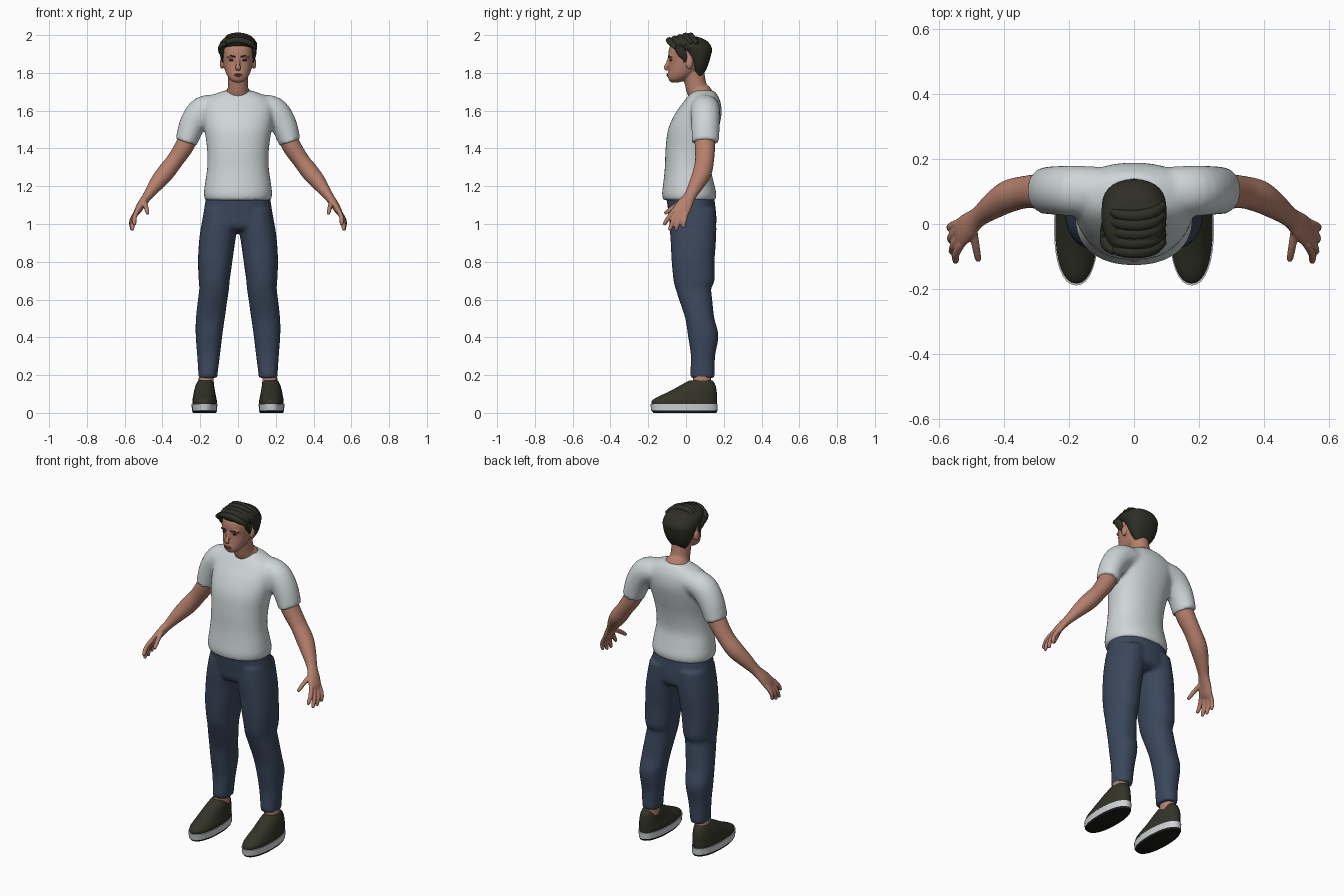
import bpy, bmesh, math
from mathutils import Vector


def material(name, rgb):
    m = bpy.data.materials.new(name)
    m.diffuse_color = (*rgb, 1)
    return m


SHIRT = material("pale grey cotton", (0.62, 0.67, 0.68))
SKIN = material("skin", (0.46, 0.215, 0.15))
LIPS = material("lips", (0.30, 0.105, 0.08))
DENIM = material("navy denim", (0.043, 0.064, 0.108))
HAIR = material("dark hair", (0.028, 0.028, 0.020))
SHOE = material("dark olive canvas", (0.033, 0.033, 0.022))
SOLE = material("pale rubber", (0.62, 0.65, 0.67))
TREAD = material("black rubber", (0.012, 0.012, 0.010))
EYE = material("dark eye", (0.02, 0.013, 0.010))


def spline(rows, k):
    """Smoothly resample rows of numbers (Catmull-Rom)."""
    rows = [Vector(r) for r in rows]
    out = []
    for i in range(len(rows) - 1):
        a, b, c, d = (rows[max(0, min(len(rows) - 1, i + j))] for j in (-1, 0, 1, 2))
        for s in range(k):
            t = s / k
            out.append(0.5 * (2 * b + (c - a) * t + (2 * a - 5 * b + 4 * c - d) * t * t
                              + (3 * b - a - 3 * c + d) * t ** 3))
    return out + [rows[-1]]


def skin_rings(name, rings, mat):
    bm = bmesh.new()
    vs = [[bm.verts.new(p) for p in r] for r in rings]
    n = len(rings[0])
    for r0, r1 in zip(vs, vs[1:]):
        for i in range(n):
            bm.faces.new((r0[i], r0[(i + 1) % n], r1[(i + 1) % n], r1[i]))
    bm.faces.new(vs[0][::-1])
    bm.faces.new(vs[-1])
    bmesh.ops.recalc_face_normals(bm, faces=bm.faces)
    me = bpy.data.meshes.new(name)
    bm.to_mesh(me)
    bm.free()
    ob = bpy.data.objects.new(name, me)
    bpy.context.collection.objects.link(ob)
    me.materials.append(mat)
    return smooth(ob)


def activate(ob):
    bpy.ops.object.select_all(action='DESELECT')
    ob.select_set(True)
    bpy.context.view_layer.objects.active = ob


def smooth(ob, angle=50):
    activate(ob)
    bpy.ops.object.shade_smooth_by_angle(angle=math.radians(angle))
    return ob


def power(v, p):
    return math.copysign(abs(v) ** p, v)


def loft(name, rows, mat, n=32, k=4, e=0.9):
    """Stack of level rounded rings: z, x0, x1, y0, y1."""
    rings = []
    for z, x0, x1, y0, y1 in spline(rows, k):
        rings.append([((x0 + x1) / 2 + (x1 - x0) / 2 * power(math.cos(a), e),
                       (y0 + y1) / 2 + (y1 - y0) / 2 * power(math.sin(a), e), z)
                      for a in (2 * math.pi * i / n for i in range(n))])
    return skin_rings(name, rings, mat)


def loft_mid(name, rows, mat, **kw):
    """Level rings centred on x = 0: z, rx, y0, y1."""
    return loft(name, [(z, -r, r, a, b) for z, r, a, b in rows], mat, **kw)


def tube(name, rows, mat, n=20, k=4, side=(0, 1, 0)):
    """Tube along a path: x, y, z, radius across, radius along the side axis."""
    pts = spline(rows, k)
    rings = []
    for i, p in enumerate(pts):
        t = (pts[min(i + 1, len(pts) - 1)] - pts[max(i - 1, 0)])
        t = Vector(t[:3]).normalized()
        b = Vector(side)
        b = (b - t * b.dot(t)).normalized()
        a = t.cross(b)
        rings.append([Vector(p[:3]) + a * p[3] * math.cos(w) + b * p[4] * math.sin(w)
                      for w in (2 * math.pi * j / n for j in range(n))])
    return skin_rings(name, rings, mat)


def ball(name, c, r, mat):
    bpy.ops.mesh.primitive_uv_sphere_add(segments=20, ring_count=12, location=c)
    ob = bpy.context.object
    ob.name = name
    ob.scale = r
    bpy.ops.object.transform_apply(location=True, rotation=True, scale=True)
    ob.data.materials.append(mat)
    return smooth(ob)


def mirror(ob):
    activate(ob)
    m = ob.modifiers.new("mirror", 'MIRROR')
    m.use_mirror_merge = False
    bpy.ops.object.modifier_apply(modifier=m.name)
    return ob


def fuse(name, parts, voxel, mat, repeat=3):
    """Blend overlapping parts into one soft surface."""
    activate(parts[0])
    for p in parts:
        p.select_set(True)
    bpy.ops.object.join()
    ob = bpy.context.object
    ob.name = name
    ob.modifiers.clear()
    m = ob.modifiers.new("blend", 'REMESH')
    m.mode, m.voxel_size, m.use_smooth_shade = 'VOXEL', voxel, True
    s = ob.modifiers.new("soften", 'SMOOTH')
    s.factor, s.iterations = 0.5, repeat
    bpy.ops.object.modifier_apply(modifier=m.name)
    bpy.ops.object.modifier_apply(modifier=s.name)
    ob.data.materials.clear()
    ob.data.materials.append(mat)
    return smooth(ob, 60)


# Shirt: torso and short sleeves
torso = loft_mid("torso", [
    (1.125, .174, -.12, .155), (1.16, .181, -.127, .161), (1.22, .174, -.12, .147),
    (1.30, .163, -.112, .132), (1.40, .164, -.108, .146), (1.50, .178, -.095, .172),
    (1.58, .188, -.06, .188), (1.64, .185, -.018, .184), (1.68, .14, .012, .168),
    (1.706, .075, .04, .15)], SHIRT, n=40)
sleeve = mirror(tube("sleeve", [
    (.10, .10, 1.62, .066, .075), (.185, .102, 1.60, .076, .078), (.24, .103, 1.53, .07, .075),
    (.275, .103, 1.432, .058, .072)], SHIRT, n=28))
fuse("shirt", [torso, sleeve], .011, SHIRT, 4)

# Trousers: hips and two legs
hips = loft_mid("hips", [(1.15, .168, -.105, .148), (1.05, .184, -.092, .16),
                         (.99, .19, -.084, .158), (.965, .17, -.06, .13)], DENIM, n=40)
leg = mirror(loft("leg", [
    (1.08, .003, .178, -.085, .157), (.98, .004, .197, -.086, .161), (.90, .016, .207, -.081, .158),
    (.80, .03, .212, -.076, .151), (.70, .044, .208, -.066, .151), (.66, .047, .205, -.056, .134),
    (.60, .056, .212, -.037, .139), (.50, .07, .223, -.004, .15), (.41, .083, .224, .01, .172),
    (.30, .096, .216, .026, .154), (.21, .108, .21, .022, .153), (.185, .11, .209, .026, .15)],
    DENIM, n=32))
fuse("trousers", [hips, leg], .011, DENIM, 3)

# Arms with hands
arm = [tube("arm", [
    (.24, .10, 1.50, .05, .055), (.285, .10, 1.41, .05, .054), (.335, .098, 1.335, .045, .05),
    (.385, .085, 1.27, .047, .05), (.43, .058, 1.215, .04, .042), (.478, .022, 1.15, .026, .032),
    (.51, -.006, 1.105, .022, .042), (.532, -.027, 1.068, .018, .046),
    (.542, -.036, 1.048, .01, .038)], SKIN)]
fingers = [((.53, -.06, 1.075), (.548, -.092, 1.035), (.548, -.114, 1.0)),
           ((.538, -.042, 1.06), (.555, -.068, 1.015), (.56, -.086, .972)),
           ((.542, -.018, 1.055), (.562, -.04, 1.01), (.562, -.052, .972)),
           ((.54, .003, 1.06), (.563, -.008, 1.02), (.565, -.014, .985)),
           ((.496, -.005, 1.125), (.487, -.065, 1.09), (.479, -.108, 1.058))]
for a, b, c in fingers:
    tip = Vector(c) + (Vector(c) - Vector(b)).normalized() * .007
    arm.append(tube("finger", [(*a, .013, .013), (*b, .0125, .0125), (*c, .010, .010),
                               (*tip, .004, .004)], SKIN, n=12))
mirror(fuse("arms", arm, .005, SKIN, 2))

# Head: skull, neck, nose, brow, chin and ears
head = [loft_mid("skull", [
    (1.75, .02, -.08, -.035), (1.765, .043, -.092, .0), (1.79, .06, -.093, .04),
    (1.82, .071, -.091, .075), (1.86, .079, -.088, .10), (1.90, .082, -.094, .112),
    (1.94, .078, -.085, .108), (1.97, .06, -.06, .08), (1.985, .02, -.01, .04)], SKIN),
    tube("neck", [(0, .095, 1.63, .065, .075), (0, .08, 1.68, .075, .065),
                  (0, .056, 1.72, .054, .057), (0, .04, 1.80, .054, .057)], SKIN),
    tube("nose", [(0, -.09, 1.882, .006, .006), (0, -.1, 1.85, .009, .008),
                  (0, -.109, 1.828, .015, .009), (0, -.1, 1.815, .012, .006)], SKIN, n=12),
    ball("muzzle", (0, -.08, 1.79), (.03, .02, .022), SKIN)]
for s in (-1, 1):
    head.append(ball("ear", (s * .086, .018, 1.85), (.011, .019, .03), SKIN))
    head.append(ball("brow_ridge", (s * .034, -.082, 1.886), (.024, .01, .007), SKIN))
fuse("head", head, .006, SKIN, 2)

# Eyes, eyebrows and mouth
for s in (-1, 1):
    ball("eye", (s * .034, -.081, 1.867), (.013, .006, .0045), EYE)
    tube("eyebrow", [(s * .014, -.093, 1.884, .003, .003), (s * .036, -.091, 1.890, .004, .004),
                     (s * .058, -.075, 1.884, .002, .002)], HAIR, n=8)
for z, h in ((1.793, .0035), (1.786, .0045)):
    ball("lip", (0, -.098, z), (.022, .006, h), LIPS)

# Hair: cropped cap, sideburns and swept locks
loft_mid("hair_cap", [
    (1.783, .045, .05, .085), (1.82, .07, .035, .108), (1.86, .087, .015, .123),
    (1.90, .096, -.01, .134), (1.922, .099, -.035, .138), (1.943, .1, -.085, .132),
    (1.968, .09, -.095, .112), (1.987, .065, -.075, .075), (1.996, .025, -.05, .03)], HAIR, n=28)
for s in (-1, 1):
    tube("sideburn", [(s * .085, -.045, 1.945, .014, .022), (s * .086, -.022, 1.905, .012, .024),
                      (s * .083, -.006, 1.875, .007, .013), (s * .08, -.006, 1.855, .003, .006)],
         HAIR, n=12)
for i in range(5):
    y = -.083 + i * .028
    z = 1.952 + .008 * min(i, 3)
    tube("swept_lock", [(-.075, y + .012, z - .008, .006, .008), (-.045, y, z + .015, .015, .016),
                        (.01, y - .004, z + .02, .017, .019), (.06, y + .006, z + .005, .017, .018),
                        (.093, y + .03, z - .02, .008, .012)], HAIR, n=10)
tube("side_lock", [(-.06, -.085, 1.958, .012, .012), (-.088, -.06, 1.943, .013, .018),
                   (-.096, -.025, 1.92, .009, .018), (-.095, .01, 1.90, .003, .006)], HAIR, n=10)

# Ankles, shoes and soles
mirror(loft("ankle", [(.10, .127, .212, .035, .135), (.24, .13, .205, .04, .13)], SKIN, n=20))
mirror(loft("shoe_upper", [
    (.045, .113, .241, -.182, .163), (.065, .112, .242, -.18, .165), (.085, .116, .238, -.15, .165),
    (.11, .121, .234, -.095, .163), (.14, .126, .226, -.04, .158), (.162, .132, .217, .0, .148),
    (.172, .138, .211, .02, .137)], SHOE))
mirror(loft("shoe_sole", [(.012, .111, .244, -.184, .166), (.048, .109, .246, -.189, .168)],
            SOLE, k=1))
mirror(loft("shoe_tread", [(0, .116, .239, -.172, .16), (.012, .111, .244, -.184, .166)],
            TREAD, k=1))
